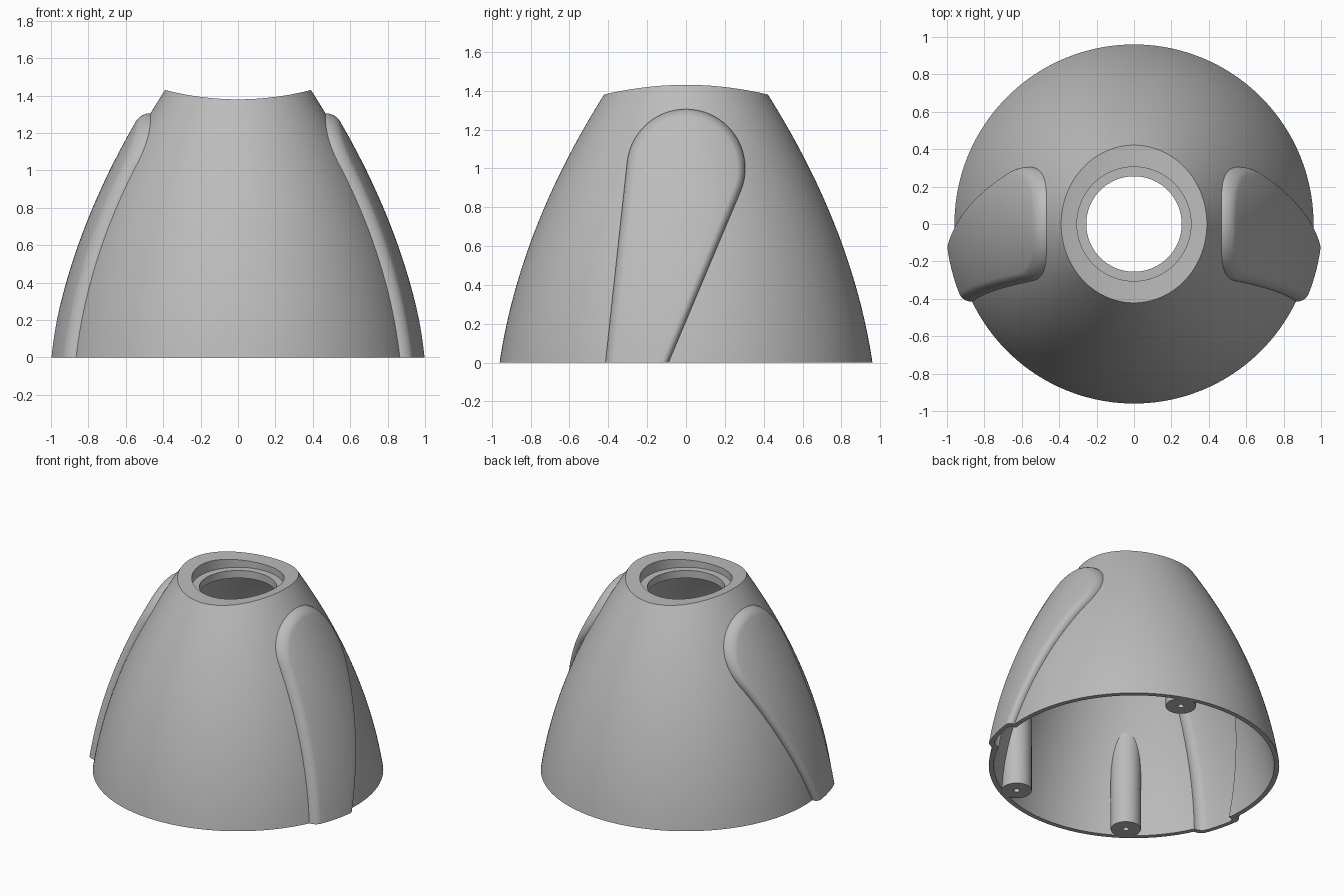
import bpy, bmesh, math
from mathutils import Vector

if "Cube" in bpy.data.objects:
    bpy.data.objects.remove(bpy.data.objects["Cube"], do_unlink=True)

WALL = 0.033

grey = bpy.data.materials.new("plain grey")
grey.use_nodes = True
grey.diffuse_color = (0.5, 0.5, 0.5, 1)
grey.node_tree.nodes["Principled BSDF"].inputs["Base Color"].default_value = (0.5, 0.5, 0.5, 1)


def radius(z):
    """Outer radius of the dome at height z."""
    return 0.96 - 0.15 * z - 0.174 * z * z


def finish(bm, name):
    bmesh.ops.recalc_face_normals(bm, faces=bm.faces)
    mesh = bpy.data.meshes.new(name)
    bm.to_mesh(mesh)
    bm.free()
    ob = bpy.data.objects.new(name, mesh)
    bpy.context.collection.objects.link(ob)
    return ob


def lathe(name, profile, segments, centre=(0, 0)):
    """Closed solid turned from (r, z) points that start and end on the axis."""
    bm = bmesh.new()
    rings = []
    for r, z in profile:
        count = segments if r > 0 else 1
        rings.append([bm.verts.new((centre[0] + r * math.cos(math.tau * i / count),
                                    centre[1] + r * math.sin(math.tau * i / count), z))
                      for i in range(count)])
    for a, b in zip(rings, rings[1:]):
        for i in range(segments):
            j = (i + 1) % segments
            if len(a) == 1:
                bm.faces.new((a[0], b[i], b[j]))
            elif len(b) == 1:
                bm.faces.new((a[i], a[j], b[0]))
            else:
                bm.faces.new((a[i], a[j], b[j], b[i]))
    return finish(bm, name)


def dome(name, drop, low, high):
    zs = [low + (high - low) * i / 32 for i in range(33)]
    return lathe(name, [(0, low)] + [(radius(z) - drop, z) for z in zs] + [(0, high)], 192)


def disc(name, r, low, high):
    return lathe(name, [(0, low), (r, low), (r, high), (0, high)], 96)


def pad(name, side, inset, drop):
    """Rounded teardrop block lying on the dome, outlined in y and z."""
    centre, r = Vector((0, 1)), 0.305 - inset
    left, right = Vector((-0.415 + inset, 0)), Vector((-0.09 - inset, 0))
    foot = (left + right) / 2

    def tangent(p, sign):
        d = p - centre
        return math.atan2(d.y, d.x) + sign * math.acos(r / d.length)

    def on_arc(a):
        return centre + r * Vector((math.cos(a), math.sin(a)))

    a0, a1 = tangent(right, 1), tangent(left, -1) + math.tau
    steps = [1.1 * i / 24 for i in range(25)]
    pairs = [(on_arc(a0).lerp(right, t), centre.lerp(foot, t)) for t in reversed(steps)]
    pairs += [(on_arc(a0 + (a1 - a0) * i / 40), centre) for i in range(1, 40)]
    pairs += [(on_arc(a1).lerp(left, t), centre.lerp(foot, t)) for t in steps]

    def place(bm, p, lift, back=0):
        y, z = p
        rr = radius(z) + lift * math.hypot(1, 0.15 + 0.348 * z)
        return bm.verts.new((side * (math.sqrt(rr * rr - y * y) - back), y, z))

    bm = bmesh.new()
    fillet = 0.04
    rows = []
    for edge, spine in pairs:
        length = (spine - edge).length
        row = [place(bm, spine, -drop, 0.1), place(bm, edge, 0.005 - drop, 0.1)]
        for k in range(9):
            a = math.pi / 2 * k / 8
            p = edge.lerp(spine, fillet * (1 - math.cos(a)) / length)
            row.append(place(bm, p, 0.005 + fillet * math.sin(a) - drop))
        flat = edge.lerp(spine, fillet / length)
        row += [place(bm, flat.lerp(spine, k / 5), 0.005 + fillet - drop) for k in range(1, 6)]
        rows.append(row)
    for a, b in zip(rows, rows[1:]):
        for k in range(len(a) - 1):
            bm.faces.new((a[k], b[k], b[k + 1], a[k + 1]))
    bmesh.ops.remove_doubles(bm, verts=bm.verts, dist=0.0001)
    bmesh.ops.holes_fill(bm, edges=[e for e in bm.edges if e.is_boundary], sides=0)
    return finish(bm, name)


def combine(ob, tool, operation):
    mod = ob.modifiers.new("cut", "BOOLEAN")
    mod.operation, mod.object, mod.solver = operation, tool, "EXACT"
    bpy.context.view_layer.objects.active = ob
    bpy.ops.object.modifier_apply(modifier=mod.name)
    bpy.data.objects.remove(tool, do_unlink=True)


def dress(ob):
    ob.data.materials.clear()
    ob.data.materials.append(grey)
    bpy.ops.object.select_all(action="DESELECT")
    ob.select_set(True)
    bpy.context.view_layer.objects.active = ob
    bpy.ops.object.shade_smooth_by_angle(angle=math.radians(30))


# Dome shell with two raised pads, hollowed out to an even wall
shell = dome("dome_shell", 0, -0.06, 1.5)
for side in (1, -1):
    combine(shell, pad("pad", side, 0, 0), "UNION")
combine(shell, dome("hollow", WALL, -0.2, 1.28), "DIFFERENCE")
for side in (1, -1):
    combine(shell, pad("pad_hollow", side, 0.03, 0.03), "DIFFERENCE")

# Level base
bpy.ops.mesh.primitive_cube_add(size=4, location=(0, 0, -2))
combine(shell, bpy.context.object, "DIFFERENCE")

# Saddle-shaped top
bpy.ops.mesh.primitive_cylinder_add(vertices=384, radius=1.545, depth=3,
                                    location=(0, 0, 2.925), rotation=(math.pi / 2, 0, 0))
combine(shell, bpy.context.object, "DIFFERENCE")

# Stepped opening
combine(shell, disc("recess", 0.305, 1.335, 1.7), "DIFFERENCE")
combine(shell, disc("opening", 0.255, 1.1, 1.6), "DIFFERENCE")
dress(shell)

# Screw posts that run up into the wall
for number, angle in enumerate((71.5, 233.7, 296.9), 1):
    a = math.radians(angle)
    post = lathe(f"screw_post_{number}",
                 [(0, 0.3), (0.02, 0.3), (0.02, 0), (0.1, 0), (0.1, 1.1), (0, 1.1)],
                 48, (0.843 * math.cos(a), 0.843 * math.sin(a)))
    combine(post, dome("post_limit", 0.012, -0.1, 1.4), "INTERSECT")
    dress(post)
